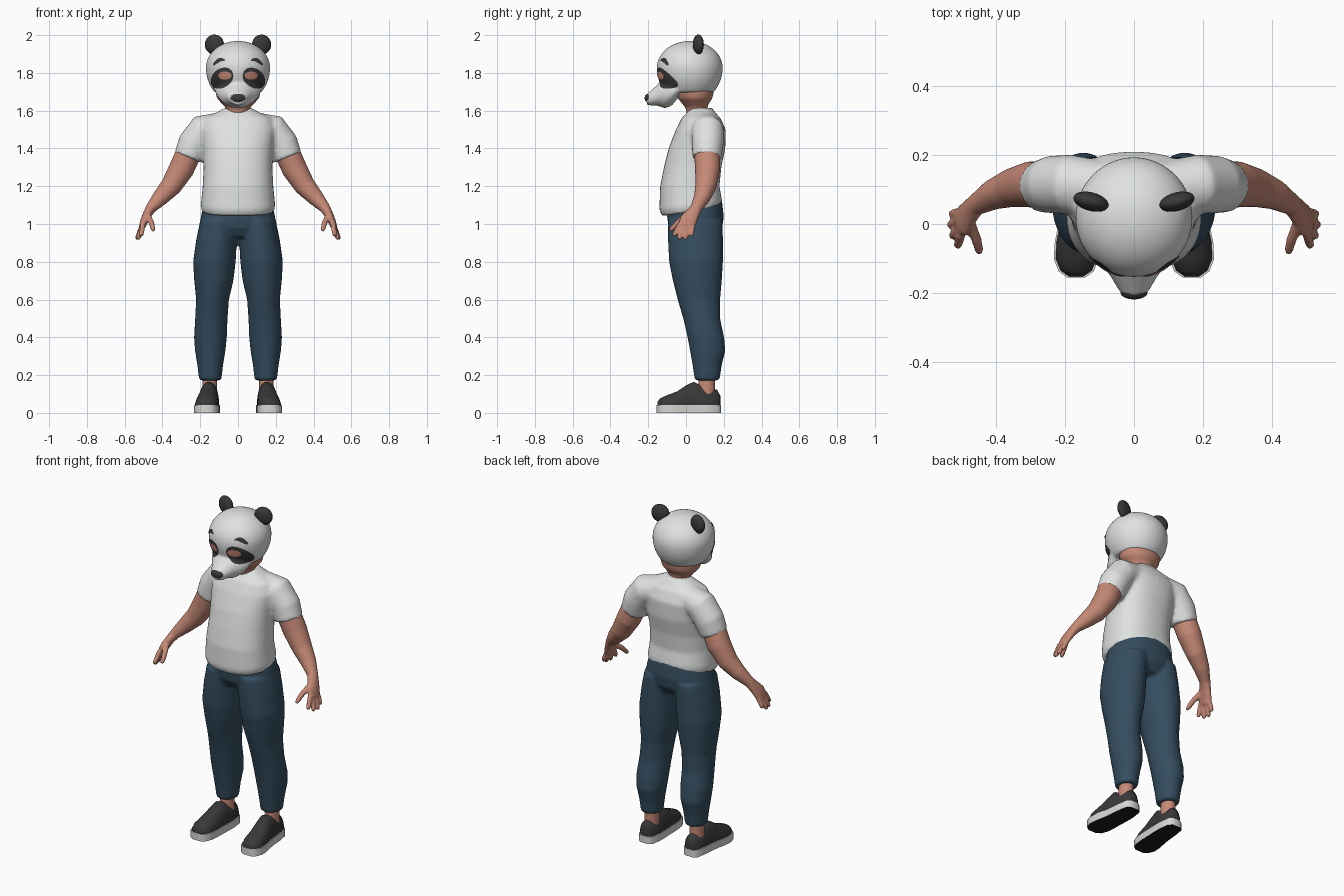
import bpy, bmesh, math
from mathutils import Vector

cube = bpy.data.objects.get("Cube")
if cube:
    bpy.data.objects.remove(cube)


def material(name, r, g, b):
    m = bpy.data.materials.new(name)
    m.use_nodes = True
    m.diffuse_color = (r, g, b, 1)
    m.node_tree.nodes["Principled BSDF"].inputs["Base Color"].default_value = (r, g, b, 1)
    return m


WHITE = material("soft white", .74, .76, .75)
BLACK = material("charcoal", .04, .04, .04)
SKIN = material("skin", .56, .25, .18)
DENIM = material("denim blue", .035, .075, .115)
SOLE = material("sole white", .68, .68, .66)
TREAD = material("tread black", .012, .012, .012)


def loft(bm, rings, axis=None, power=2.0, seg=28):
    """Skin rings of (x, y, z, radius_a[, radius_b]); axis fixes the ring plane, else it follows the path."""
    centres = [Vector(r[:3]) for r in rings]
    loops = []
    for i, r in enumerate(rings):
        if axis == 'Z':
            u, v = Vector((1, 0, 0)), Vector((0, 1, 0))
        elif axis == 'Y':
            u, v = Vector((1, 0, 0)), Vector((0, 0, 1))
        else:
            t = (centres[min(i + 1, len(rings) - 1)] - centres[max(i - 1, 0)]).normalized()
            ref = Vector((0, 1, 0))
            u = (ref - t * ref.dot(t)).normalized()
            v = t.cross(u)
        loop = []
        for k in range(seg):
            a = math.tau * k / seg
            c, s = math.cos(a), math.sin(a)
            c = math.copysign(abs(c) ** (2 / power), c)
            s = math.copysign(abs(s) ** (2 / power), s)
            loop.append(bm.verts.new(centres[i] + u * (c * r[3]) + v * (s * r[-1])))
        loops.append(loop)
    for a, b in zip(loops, loops[1:]):
        for k in range(seg):
            n = (k + 1) % seg
            bm.faces.new((a[k], a[n], b[n], b[k]))
    bm.faces.new(loops[0])
    bm.faces.new(loops[-1])


def finish(name, bm, *mats, voxel=0, smooth=6, mirror=False, angle=60, recalc=True):
    if recalc:
        bmesh.ops.recalc_face_normals(bm, faces=bm.faces[:])
    mesh = bpy.data.meshes.new(name)
    bm.to_mesh(mesh)
    bm.free()
    ob = bpy.data.objects.new(name, mesh)
    bpy.context.collection.objects.link(ob)
    for m in mats:
        mesh.materials.append(m)
    bpy.ops.object.select_all(action='DESELECT')
    ob.select_set(True)
    bpy.context.view_layer.objects.active = ob
    if voxel:
        mesh.shade_smooth()
        rm = ob.modifiers.new("Blend", 'REMESH')
        rm.mode, rm.voxel_size, rm.use_smooth_shade = 'VOXEL', voxel, True
        sm = ob.modifiers.new("Soften", 'SMOOTH')
        sm.factor, sm.iterations = .5, smooth
    else:
        bpy.ops.object.shade_smooth_by_angle(angle=math.radians(angle))
    if mirror:
        ob.modifiers.new("Mirror", 'MIRROR')
    return ob


# Shirt: torso and sleeves blended together, hem lower at the front
bm = bmesh.new()
torso = [(1.065, .03, .19, .157), (1.1, .025, .197, .166), (1.2, .02, .187, .157),
         (1.3, .035, .182, .152), (1.4, .058, .187, .15), (1.5, .078, .2, .132),
         (1.56, .08, .18, .103), (1.59, .08, .115, .075), (1.615, .08, .07, .058)]
loft(bm, [(0, cy, z, rx, ry) for z, cy, rx, ry in torso], 'Z', 2.3, 40)
for v in bm.verts:
    if v.co.z < 1.11:
        v.co.z += .15 * (v.co.y - .03)
for s in (-1, 1):
    loft(bm, [(s * .1, .105, 1.51, .08), (s * .185, .115, 1.495, .086),
              (s * .235, .115, 1.425, .084), (s * .264, .11, 1.35, .077)])
finish("shirt", bm, WHITE, voxel=.01, smooth=5)

# Trousers: hips plus two legs
bm = bmesh.new()
hips = [(1.13, .05, .175, .14), (1.04, .05, .197, .15), (.98, .05, .19, .142), (.93, .05, .14, .11)]
loft(bm, [(0, cy, z, rx, ry) for z, cy, rx, ry in hips], 'Z', 2.2, 40)
leg = [(1.02, .1, .05, .1, .145), (.92, .113, .05, .108, .146), (.8, .125, .053, .113, .143),
       (.7, .128, .06, .104, .13), (.6, .135, .068, .087, .113), (.5, .141, .083, .086, .098),
       (.4, .146, .105, .087, .097), (.33, .147, .115, .081, .094), (.25, .147, .112, .068, .077),
       (.172, .147, .112, .059, .066)]
for s in (-1, 1):
    loft(bm, [(s * cx, cy, z, rx, ry) for z, cx, cy, rx, ry in leg], 'Z')
finish("trousers", bm, DENIM, voxel=.01, smooth=5)

# Arm with palm, fingers and thumb
bm = bmesh.new()
loft(bm, [(.235, .11, 1.43, .065), (.25, .11, 1.4, .068), (.3, .115, 1.29, .067),
          (.355, .105, 1.2, .056), (.41, .085, 1.14, .044), (.46, .055, 1.085, .031, .029),
          (.478, .035, 1.055, .038, .024), (.495, .012, 1.02, .047, .021), (.508, 0, .985, .042, .017)])
tips = [(.513, -.066, .935), (.53, -.037, .918), (.537, -.004, .917), (.532, .028, .935)]
for i, tip in enumerate(tips):
    base = Vector((.503, -.03 + .022 * i, 1.0))
    tip = Vector(tip)
    loft(bm, [(*base, .014), (*base.lerp(tip, .55), .0135), (*base.lerp(tip, .9), .012), (*tip, .007)], seg=12)
loft(bm, [(.48, .01, 1.05, .017), (.458, -.045, 1.005, .015), (.45, -.075, .975, .013),
          (.449, -.085, .963, .008)], seg=12)
finish("arm", bm, SKIN, voxel=.006, smooth=3, mirror=True)

# Ankle
bm = bmesh.new()
loft(bm, [(.15, .11, .08, .042, .046), (.15, .11, .15, .038, .043), (.148, .112, .23, .04, .046)], 'Z')
finish("ankle", bm, SKIN, mirror=True)

# Shoe upper: y, centre x, half width, top height
shoe = [(.182, .15, .022, .09), (.165, .15, .042, .122), (.1, .151, .052, .137), (.04, .154, .054, .164),
        (0, .158, .056, .145), (-.05, .164, .061, .112), (-.1, .168, .06, .094), (-.135, .168, .046, .078),
        (-.152, .168, .022, .058)]
bm = bmesh.new()
loft(bm, [(cx, y, .035, w, top - .035) for y, cx, w, top in shoe], 'Y', 2.3, 32)
for v in bm.verts:
    v.co.z = max(v.co.z, .03)
finish("shoe_upper", bm, BLACK, mirror=True)

# Shoe sole: pale rim with dark tread beneath
bm = bmesh.new()
outline = [(cx + w + .005, y) for y, cx, w, top in shoe] + [(cx - w - .005, y) for y, cx, w, top in shoe[::-1]]
base = bm.faces.new([bm.verts.new((x, y * 1.02, 0)) for x, y in outline])
top = bmesh.ops.extrude_face_region(bm, geom=[base], use_keep_orig=True)
bmesh.ops.translate(bm, vec=(0, 0, .043), verts=[g for g in top["geom"] if isinstance(g, bmesh.types.BMVert)])
for f in bm.faces:
    f.material_index = 1 if f.calc_center_median().z < .005 else 0
finish("shoe_sole", bm, SOLE, TREAD, mirror=True, angle=45)

# Head and neck below the mask
bm = bmesh.new()
head = [(1.76, .045, .115, .1), (1.7, .047, .12, .1), (1.665, .048, .112, .092), (1.64, .05, .088, .072),
        (1.615, .055, .064, .058), (1.56, .07, .066, .06)]
loft(bm, [(0, cy, z, rx, ry) for z, cy, rx, ry in head], 'Z')
finish("head_and_neck", bm, SKIN, voxel=.009, smooth=4)

# Mask: dome cut off level at the nape, blended with the muzzle
bm = bmesh.new()
mid, rings = 1.828, []
for i in range(25):
    z = 1.697 + (1.968 - 1.697) * math.sin(i / 24 * math.pi / 2)
    f = math.sqrt(max(1 - ((z - mid) / (.141 if z > mid else .19)) ** 2, .0004))
    rings.append((0, .02, z, .17 * f, .174 * f))
loft(bm, rings, 'Z', seg=48)
loft(bm, [(0, -.04, 1.715, .125, .045), (0, -.075, 1.7, .118, .073), (0, -.11, 1.69, .098, .078),
          (0, -.15, 1.682, .07, .056), (0, -.185, 1.667, .049, .04), (0, -.208, 1.66, .034, .028)], 'Y')
mask = finish("bear_mask", bm, WHITE, voxel=.008, smooth=5)


# Nose and ears
def ball(name, centre, radii, mirror=False, turn=0):
    bm = bmesh.new()
    bmesh.ops.create_uvsphere(bm, u_segments=32, v_segments=20, radius=1)
    for v in bm.verts:
        x, y, z = (a * b for a, b in zip(v.co, radii))
        c, s = math.cos(turn), math.sin(turn)
        v.co = Vector((c * x - s * y, s * x + c * y, z)) + Vector(centre)
    return finish(name, bm, BLACK, mirror=mirror)


ball("nose", (0, -.2, 1.667), (.039, .019, .023))
ball("ear", (.125, .065, 1.95), (.052, .027, .053), True, math.radians(15))


# Thin markings wrapped onto the mask front
def wrap(name, bm, mat, lift):
    for f in bm.faces:
        f.normal_update()
        if f.normal.y > 0:
            f.normal_flip()
    ob = finish(name, bm, mat, recalc=False)
    sw = ob.modifiers.new("Wrap", 'SHRINKWRAP')
    sw.target, sw.wrap_method, sw.wrap_mode = mask, 'PROJECT', 'ABOVE_SURFACE'
    sw.use_project_y, sw.offset = True, lift
    ob.modifiers.new("Mirror", 'MIRROR')


def disc(name, cx, cz, ra, rb, tilt, mat, lift, seg=36, steps=7):
    bm = bmesh.new()
    c, s = math.cos(tilt), math.sin(tilt)
    centre, last = bm.verts.new((cx, -.35, cz)), None
    for j in range(1, steps + 1):
        loop = []
        for k in range(seg):
            a = math.tau * k / seg
            p, q = ra * j / steps * math.cos(a), rb * j / steps * math.sin(a)
            loop.append(bm.verts.new((cx + c * p - s * q, -.35, cz + s * p + c * q)))
        for k in range(seg):
            n = (k + 1) % seg
            bm.faces.new((last[k], last[n], loop[n], loop[k]) if last else (centre, loop[n], loop[k]))
        last = loop
    wrap(name, bm, mat, lift)


disc("eye_patch", .083, 1.772, .064, .05, math.radians(-40), BLACK, .003)
disc("eye_opening", .067, 1.787, .034, .021, 0, SKIN, .006)

# Eyebrow: tapered arc
bm = bmesh.new()
pairs = []
for i in range(13):
    t = i / 12
    x, z = .128 - .06 * t, 1.842 + .028 * math.sin(t * 2.1)
    h = .002 + .007 * math.sin(math.pi * (.1 + .8 * t))
    pairs.append([bm.verts.new((x + d * h * .5, -.35, z + d * h)) for d in (-1, 1)])
for a, b in zip(pairs, pairs[1:]):
    bm.faces.new((a[0], b[0], b[1], a[1]))
wrap("eyebrow", bm, BLACK, .004)
